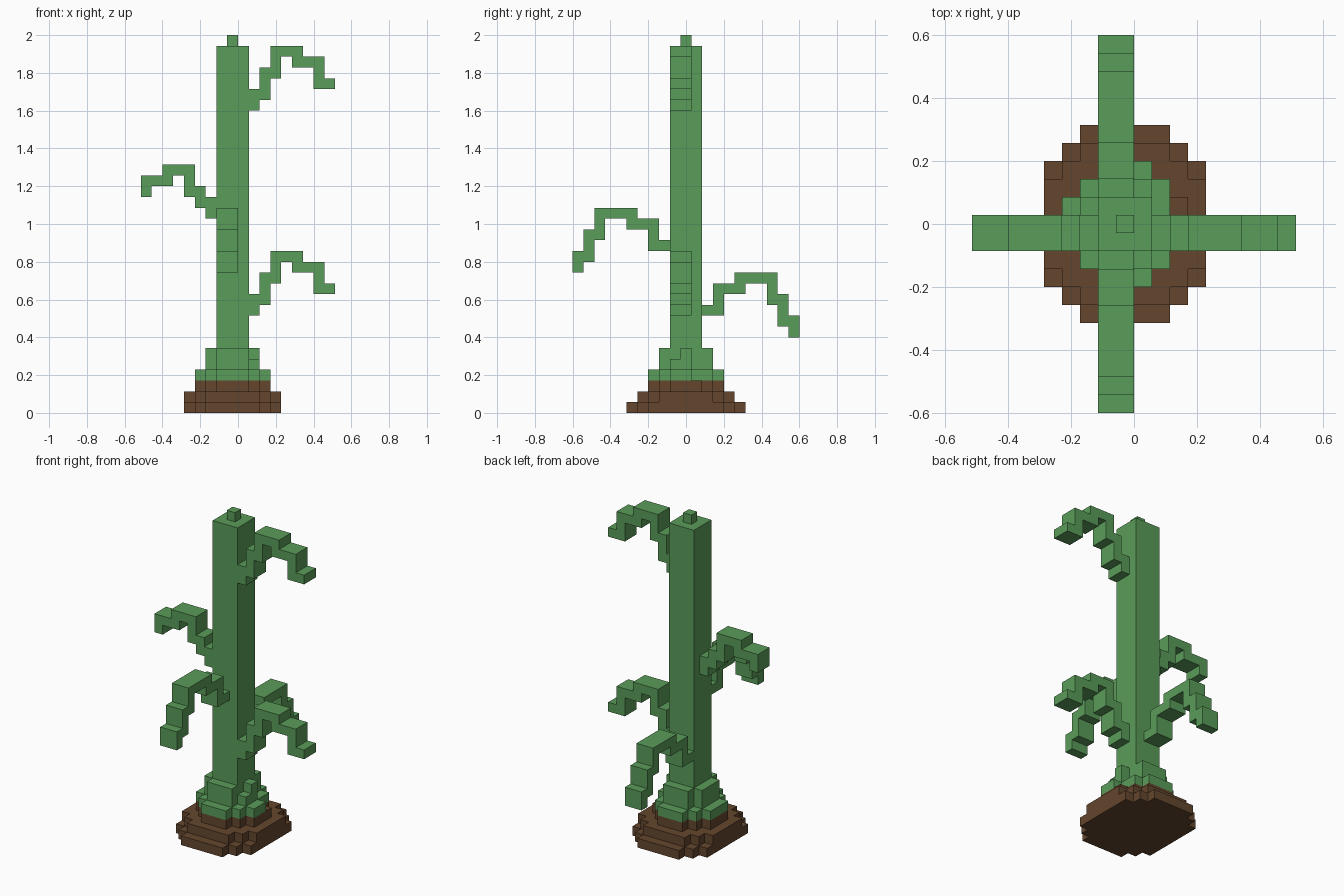
import bpy
import bmesh
from mathutils import Vector

UNIT = 2 / 35  # edge of one block; all sizes below are in blocks

if "Cube" in bpy.data.objects:
    bpy.data.objects.remove(bpy.data.objects["Cube"])


def make_material(name, color):
    mat = bpy.data.materials.new(name)
    mat.use_nodes = True
    mat.diffuse_color = color
    mat.node_tree.nodes["Principled BSDF"].inputs["Base Color"].default_value = color
    return mat


green = make_material("leaf green", (0.102, 0.332, 0.1, 1))
brown = make_material("soil brown", (0.127, 0.061, 0.026, 1))


def step_outline(start, spans):
    """Stepped outline around one-block columns, each with a low and high end."""
    low, high = [], []
    for i, (lo, hi) in enumerate(spans):
        low += [(start + i, lo), (start + i + 1, lo)]
        high += [(start + i, hi), (start + i + 1, hi)]
    points = []
    for p in low + high[::-1]:
        if not points or p != points[-1]:
            points.append(p)
    return points


def prism(name, outline, place, near, far, mat):
    """Extrude an outline; place(a, b, depth) gives the block position."""
    bm = bmesh.new()
    face = bm.faces.new([bm.verts.new(Vector(place(a, b, near)) * UNIT) for a, b in outline])
    shift = (Vector(place(0, 0, far)) - Vector(place(0, 0, near))) * UNIT
    geom = bmesh.ops.extrude_face_region(bm, geom=[face], use_keep_orig=True)["geom"]
    moved = [v for v in geom if isinstance(v, bmesh.types.BMVert)]
    bmesh.ops.translate(bm, verts=moved, vec=shift)
    bmesh.ops.dissolve_limit(bm, angle_limit=0.01, verts=bm.verts[:], edges=bm.edges[:])
    bmesh.ops.recalc_face_normals(bm, faces=bm.faces[:])
    mesh = bpy.data.meshes.new(name)
    bm.to_mesh(mesh)
    bm.free()
    mesh.materials.append(mat)
    obj = bpy.data.objects.new(name, mesh)
    bpy.context.collection.objects.link(obj)


def layer(name, start, spans, bottom, top, mat):
    """Horizontal layer: rows run along y, spans give the x range."""
    prism(name, step_outline(start, spans), lambda y, x, z: (x, y, z), bottom, top, mat)


def rows(*widths):
    """Rows from the middle band outwards, mirrored front to back."""
    outer = [(-w - 1, w) for w in widths]
    return outer[::-1] + outer[1:]


# soil mound: three stepped layers
layer("soil_bottom", -5.5, rows(4, 4, 4, 4, 3, 2), 0, 1, brown)
layer("soil_middle", -4.5, rows(4, 4, 4, 3, 2), 1, 2, brown)
layer("soil_top", -3.5, rows(3, 3, 2, 1), 2, 3, brown)

# leafy foot, with uneven blocks on the left side
foot = rows(3, 3, 2, 1)
foot[4] = (-4, 2)
layer("foot_lower", -3.5, foot, 3, 4, green)
collar = rows(2, 2, 1)
collar[3] = (-3, 1)
layer("foot_middle", -2.5, collar, 4, 5, green)
collar[1] = (-3, 1)
layer("foot_upper", -2.5, collar, 5, 6, green)

# stalk and tip
layer("stalk", -1.5, rows(1, 1), 3, 34, green)
layer("stalk_tip", -0.5, rows(0), 34, 35, green)

# drooping leaves: height range of each column, from the stalk outwards
side_leaf = [(0, 2), (1, 4), (3, 6), (5, 6), (4, 6), (4, 5), (2, 5), (2, 3)]
right_leaf = [(0, 2), (1, 3), (2, 5), (4, 5), (3, 5), (3, 4), (2, 4)]
long_leaf = [(2, 3), (2, 5), (4, 5), (4, 6), (5, 6), (5, 6), (3, 6), (1, 4), (0, 2)]


def leaf(name, start, spans, base, direction, near, far):
    dx, dy = direction

    def place(a, z, depth):
        return (a * dx, depth, z + base) if dx else (depth, a * dy, z + base)

    prism(name, step_outline(start, spans), place, near, far, green)


leaf("upper_left_leaf", 1, side_leaf, 28, (1, 0), -1.5, 0.5)
leaf("lower_left_leaf", 1, side_leaf, 9, (1, 0), -1.5, 0.5)
leaf("right_leaf", 2, right_leaf, 18, (-1, 0), -1.5, 0.5)
leaf("front_leaf", 1.5, long_leaf, 13, (0, -1), -2, 0)
leaf("back_leaf", 1.5, long_leaf, 7, (0, 1), -2, 0)
